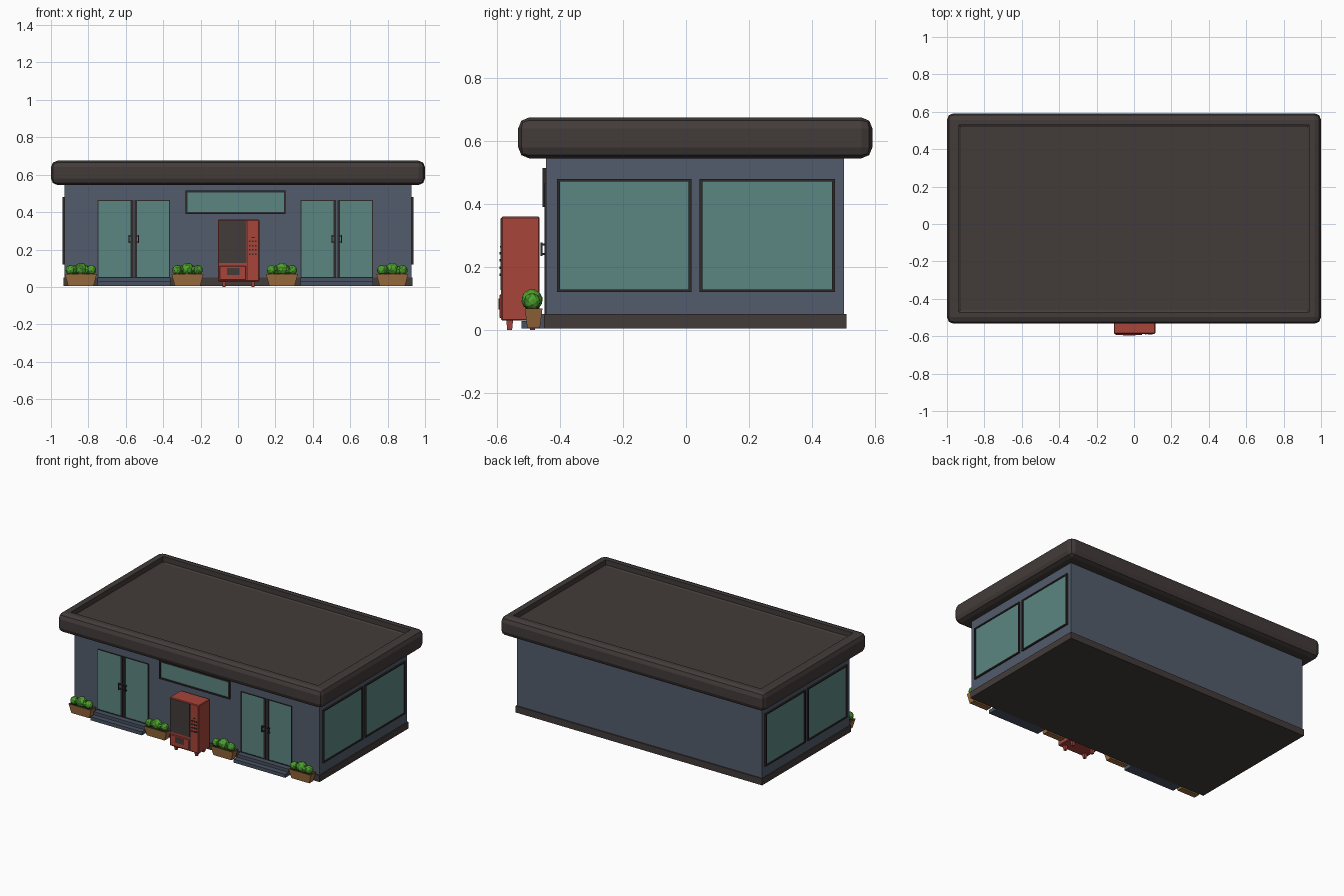
import bpy, bmesh, random
from mathutils import Matrix, Vector

random.seed(4)
if "Cube" in bpy.data.objects:
    bpy.data.objects.remove(bpy.data.objects["Cube"])


def material(name, r, g, b):
    m = bpy.data.materials.new(name)
    m.use_nodes = True
    m.diffuse_color = (r, g, b, 1)
    m.node_tree.nodes["Principled BSDF"].inputs["Base Color"].default_value = (r, g, b, 1)
    return m


ROOF = material("charcoal brown", .055, .044, .042)
FRAME = material("dark frame", .028, .023, .022)
WALL = material("slate blue", .084, .107, .15)
STEP = material("dark slate", .065, .083, .12)
GLASS = material("teal glass", .107, .24, .223)
RED = material("brick red", .39, .058, .042)
WOOD = material("terracotta", .34, .155, .05)
LEAF = material("leaf green", .075, .36, .025)
DARK_LEAF = material("deep green", .035, .18, .02)


def finish(bm, name, *mats):
    bmesh.ops.recalc_face_normals(bm, faces=bm.faces)
    mesh = bpy.data.meshes.new(name)
    bm.to_mesh(mesh)
    bm.free()
    for m in mats:
        mesh.materials.append(m)
    ob = bpy.data.objects.new(name, mesh)
    bpy.context.collection.objects.link(ob)
    return ob


def add_box(bm, x, y, z, taper=(1, 1)):
    """Box from (min, max) ranges; taper scales the bottom rectangle."""
    lo, hi = Vector((x[0], y[0], z[0])), Vector((x[1], y[1], z[1]))
    mid, size = (lo + hi) / 2, hi - lo
    for v in bmesh.ops.create_cube(bm, size=1)["verts"]:
        k = taper if v.co.z < 0 else (1, 1)
        v.co = mid + Vector((v.co.x * size.x * k[0], v.co.y * size.y * k[1], v.co.z * size.z))


def box(name, mat, x, y, z, taper=(1, 1), bevel=0, segments=1):
    bm = bmesh.new()
    add_box(bm, x, y, z, taper)
    if bevel:
        bmesh.ops.bevel(bm, geom=bm.edges[:], offset=bevel, segments=segments,
                        profile=.5, affect='EDGES')
    return finish(bm, name, mat)


def window(name, side, wall, along, z, border, depth):
    """Framed pane lying on a wall; side is the outward direction."""
    bm = bmesh.new()
    add_box(bm, along, (-depth, 0), z)
    bm.faces.ensure_lookup_table()
    bmesh.ops.recalc_face_normals(bm, faces=bm.faces)
    front = next(f for f in bm.faces if f.normal.y < -.9)
    bmesh.ops.inset_region(bm, faces=[front], thickness=border)
    # Sink the glass behind the frame
    sunk = bmesh.ops.extrude_discrete_faces(bm, faces=[front])["faces"][0]
    sunk.material_index = 1
    bmesh.ops.translate(bm, verts=sunk.verts, vec=(0, depth * .6, 0))
    if side == "front":
        turn = Matrix.Translation((0, wall, 0))
    else:
        sign = 1 if side == "left" else -1
        turn = Matrix.Translation((wall * sign, 0, 0))
        turn = turn @ Matrix(((0, -sign, 0, 0), (1, 0, 0, 0), (0, 0, 1, 0), (0, 0, 0, 1)))
    bm.transform(turn)
    return finish(bm, name, FRAME, GLASS)


# Building shell
FRONT = -.445
box("foundation", ROOF, (-.933, .933), (FRONT - .006, .51), (.005, .05))
box("walls", WALL, (-.927, .927), (FRONT, .502), (.04, .57))

# Roof slab with rounded edge and sunken top
bm = bmesh.new()
add_box(bm, (-1, 1), (-.533, .592), (.545, .675))
bmesh.ops.bevel(bm, geom=bm.edges[:], offset=.035, segments=2, profile=.5, affect='EDGES')
bmesh.ops.recalc_face_normals(bm, faces=bm.faces)
top = max(bm.faces, key=lambda f: f.calc_center_median().z)
bmesh.ops.inset_region(bm, faces=[top], thickness=.04)
floor = bmesh.ops.extrude_discrete_faces(bm, faces=[top])["faces"][0]
bmesh.ops.translate(bm, verts=floor.verts, vec=(0, 0, -.035))
bmesh.ops.inset_region(bm, faces=[floor], thickness=.015)
bmesh.ops.translate(bm, verts=floor.verts, vec=(0, 0, -.006))
finish(bm, "roof", ROOF)

# Windows
for side in ("left", "right"):
    window(side + "_front_window", side, .927, (-.41, .017), (.12, .48), .013, .01)
    window(side + "_back_window", side, .927, (.043, .473), (.12, .48), .013, .01)
window("high_front_window", "front", FRONT, (-.28, .255), (.39, .515), .014, .011)


# Double doors with steps
def entrance(label, cx):
    for s, leaf in ((-1, "right"), (1, "left")):
        span = sorted((cx + s * .003, cx + s * .193))
        window(f"{label}_{leaf}_door", "front", FRONT, span, (.05, .465), .006, .005)
        stile = sorted((cx + s * .003, cx + s * .018))
        box(f"{label}_{leaf}_stile", FRAME, stile, (FRONT - .005, FRONT), (.05, .463))
        # Pull handle: a bar on two short posts
        bm = bmesh.new()
        near, far = cx + s * .014, cx + s * .029
        add_box(bm, sorted((far - s * .006, far)), (FRONT - .017, FRONT - .011), (.235, .278))
        for z in (.238, .269):
            add_box(bm, sorted((near, far)), (FRONT - .017, FRONT - .002), (z, z + .006))
        finish(bm, f"{label}_{leaf}_handle", FRAME)
    box(label + "_lower_step", STEP, (cx - .195, cx + .195), (-.522, FRONT), (.005, .029))
    box(label + "_upper_step", STEP, (cx - .195, cx + .195), (-.486, FRONT), (.029, .05))


entrance("right_entrance", -.557)
entrance("left_entrance", .528)

# Vending machine
FACE = -.587
box("vending_body", RED, (-.108, .114), (FACE, -.465), (.03, .36), bevel=.004)
box("vending_display", ROOF, (-.102, .046), (FACE - .002, FACE + .004), (.127, .354))
box("vending_divider", FRAME, (.048, .051), (FACE - .001, FACE + .003), (.034, .356))
box("vending_tray", RED, (-.1, .044), (FACE - .006, FACE + .004), (.038, .112), bevel=.003)
box("vending_slot", ROOF, (-.06, .008), (FACE - .008, FACE), (.065, .1))
box("vending_coin_slot", FRAME, (.072, .09), (FACE - .003, FACE), (.262, .267))
bm = bmesh.new()
for x in (.064, .08, .096):
    for z in (.175, .198, .221, .244):
        add_box(bm, (x - .004, x + .004), (FACE - .005, FACE), (z - .004, z + .004))
finish(bm, "vending_buttons", FRAME)
bm = bmesh.new()
for x in (-.075, .08):
    for y in (-.56, -.488):
        add_box(bm, (x - .011, x + .011), (y - .011, y + .011), (0, .032), (.7, .7))
finish(bm, "vending_feet", RED)


# Planters with low-poly shrubs
def planter(label, cx):
    y = -.483
    bm = bmesh.new()
    add_box(bm, (cx - .085, cx + .085), (y - .029, y + .027), (.006, .068), (.8, .72))
    bmesh.ops.recalc_face_normals(bm, faces=bm.faces)
    top = max(bm.faces, key=lambda f: f.calc_center_median().z)
    bmesh.ops.inset_region(bm, faces=[top], thickness=.006)
    soil = bmesh.ops.extrude_discrete_faces(bm, faces=[top])["faces"][0]
    soil.material_index = 1
    bmesh.ops.translate(bm, verts=soil.verts, vec=(0, 0, -.008))
    finish(bm, label + "_planter", WOOD, FRAME)
    bm = bmesh.new()
    for i, dx in enumerate((-.055, -.03, 0, .028, .055)):
        r = .034 if i == 2 else .027
        place = Matrix.Translation((cx + dx, y - .006, .07 + r * .75))
        spin = Matrix.Rotation(random.uniform(0, 3), 4, Vector((1, dx * 9, .5)))
        bmesh.ops.create_icosphere(bm, subdivisions=1 if i % 2 else 2, radius=r,
                                   matrix=place @ spin)
    for i, f in enumerate(bm.faces):
        f.material_index = 1 if random.random() < .3 else 0
    finish(bm, label + "_shrub", LEAF, DARK_LEAF)


for label, cx in (("far_right", -.84), ("inner_right", -.27),
                  ("inner_left", .235), ("far_left", .825)):
    planter(label, cx)
